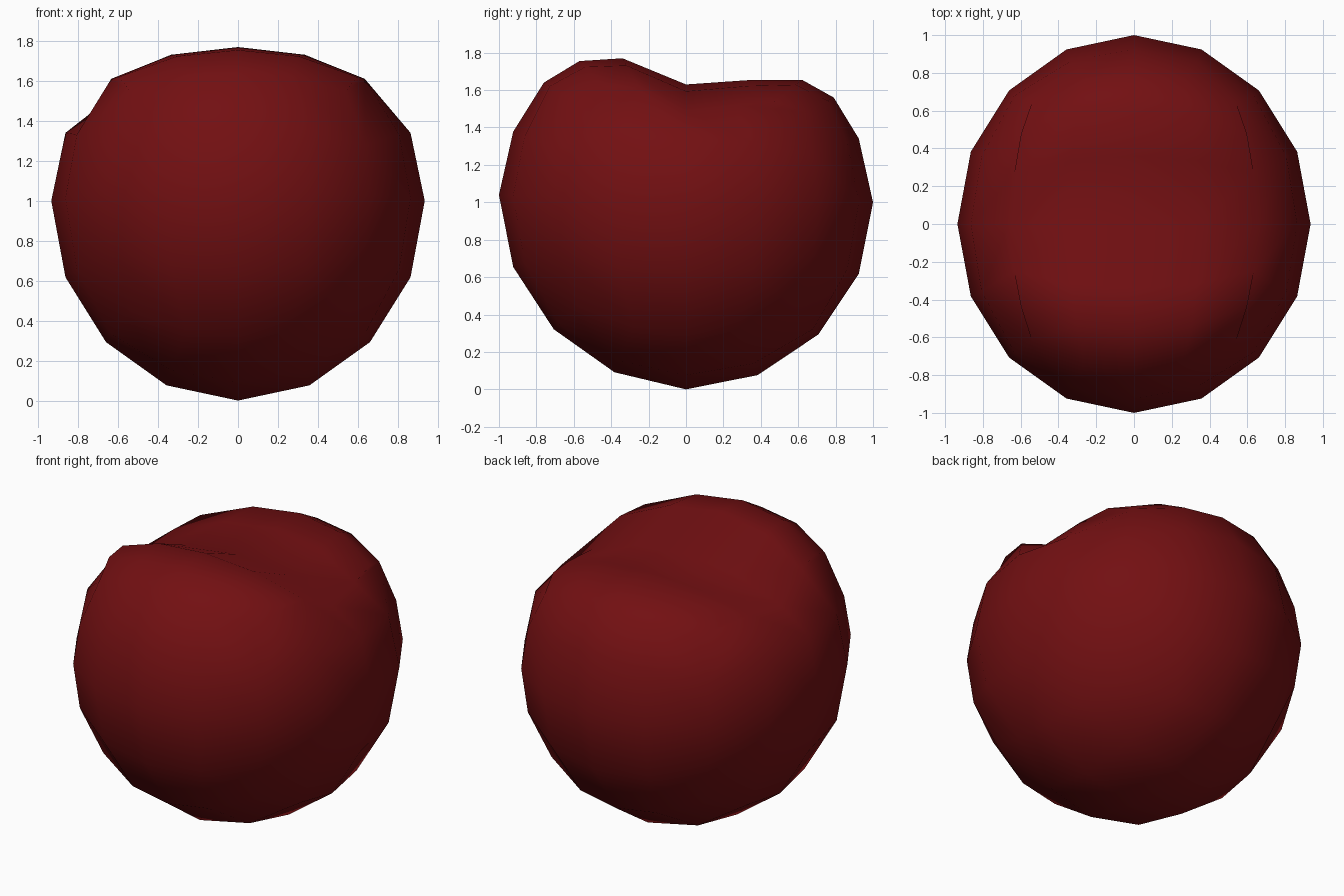
import bpy, bmesh, math
from mathutils import Vector

if "Cube" in bpy.data.objects:
    bpy.data.objects.remove(bpy.data.objects["Cube"])

WIDTH = 0.935          # half width in x

# centre-line of the dented top: cube row -> (y, z)
TOP = {-1.0: (-0.76, 1.64), -0.75: (-0.57, 1.755), -0.5: (-0.34, 1.77),
       0.0: (0.0, 1.63), 0.5: (0.36, 1.655), 0.75: (0.62, 1.655), 1.0: (0.79, 1.56)}


def ball(c):
    """Cube point -> unit sphere point with even angular steps."""
    return Vector([math.tan(a * math.pi / 4) for a in c]).normalized()


bm = bmesh.new()
bmesh.ops.create_cube(bm, size=2)
bmesh.ops.subdivide_edges(bm, edges=bm.edges[:], cuts=3, use_grid_fill=True)

# extra rows across the top for the rounded lips
for y in (-0.75, 0.75):
    faces = [f for f in bm.faces if f.calc_center_median().z > 0.99]
    geom = faces + list({e for f in faces for e in f.edges}) + list({v for f in faces for v in f.verts})
    bmesh.ops.bisect_plane(bm, geom=geom, plane_co=(0, y, 0), plane_no=(0, 1, 0))

# round the body, then shape the two lips and the groove
for v in bm.verts:
    c = v.co.copy()
    p = ball(c)
    if c.z > 0.99:
        row = min(TOP, key=lambda k: abs(k - c.y))
        mid = ball((0, row, 1))
        y, z = TOP[row]
        p.y = y * (p.y / mid.y if abs(mid.y) > 1e-4 else 1)
        p.z = 1 + (z - 1) * (p.z / mid.z) ** 0.75
    else:
        p.z = 1 + p.z * (0.89 if p.z > 0 else 1) + 0.04 * max(0, -p.y)
    v.co = (p.x * WIDTH, p.y, p.z)

bmesh.ops.recalc_face_normals(bm, faces=bm.faces[:])
for f in bm.faces:
    f.smooth = True

mesh = bpy.data.meshes.new("fruit_body")
bm.to_mesh(mesh)
bm.free()
fruit = bpy.data.objects.new("fruit_body", mesh)
bpy.context.collection.objects.link(fruit)

red = bpy.data.materials.new("dark red")
red.diffuse_color = (0.17, 0.005, 0.006, 1)
red.use_nodes = True
red.node_tree.nodes["Principled BSDF"].inputs["Base Color"].default_value = red.diffuse_color
mesh.materials.append(red)
